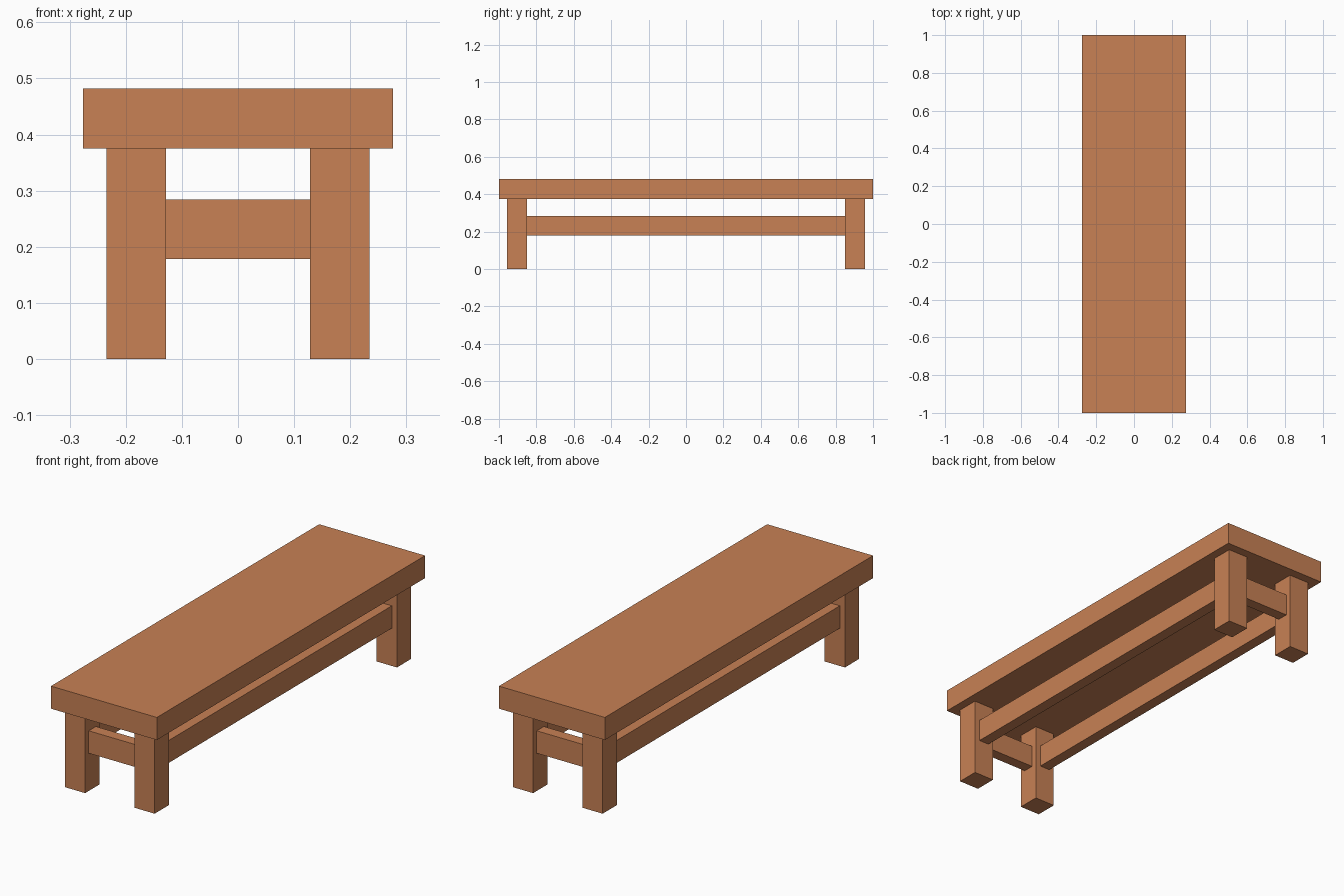
import bpy

if "Cube" in bpy.data.objects:
    bpy.data.objects.remove(bpy.data.objects["Cube"])

wood = bpy.data.materials.new("wood")
wood.diffuse_color = (0.58, 0.22, 0.09, 1)
wood.use_nodes = True
wood.node_tree.nodes["Principled BSDF"].inputs["Base Color"].default_value = wood.diffuse_color


def box(name, x, y, z):
    """Box spanning the given (min, max) ranges."""
    spans = (x, y, z)
    bpy.ops.mesh.primitive_cube_add(size=1)
    ob = bpy.context.object
    ob.name = name
    centre = [(a + b) / 2 for a, b in spans]
    size = [b - a for a, b in spans]
    for v in ob.data.vertices:
        v.co = [c + s * k for c, s, k in zip(centre, size, v.co)]
    ob.data.materials.append(wood)
    return ob


def around(centre, width):
    return (centre - width / 2, centre + width / 2)


BEAM = 0.1065            # leg width, seat thickness and rail height
RAIL = BEAM / 2          # rail thickness
LEG_X, LEG_Y = 0.1815, 0.9035
SEAT_Z = 0.3755
RAIL_Z = (0.178, 0.284)
IN_X, IN_Y = LEG_X - BEAM / 2, LEG_Y - BEAM / 2

# Seat slab
box("seat", (-0.2765, 0.2765), (-1, 1), (SEAT_Z, SEAT_Z + BEAM))

# Four square legs
for sx, side in ((-1, "left"), (1, "right")):
    for sy, end in ((-1, "front"), (1, "back")):
        box(f"{end}_{side}_leg", around(sx * LEG_X, BEAM),
            around(sy * LEG_Y, BEAM), (0, SEAT_Z))

# Long side rails and short end rails, centred on the legs
for s, side, end in ((-1, "left", "front"), (1, "right", "back")):
    box(f"{side}_rail", around(s * LEG_X, RAIL), (-IN_Y, IN_Y), RAIL_Z)
    box(f"{end}_rail", (-IN_X, IN_X), around(s * LEG_Y, RAIL), RAIL_Z)
